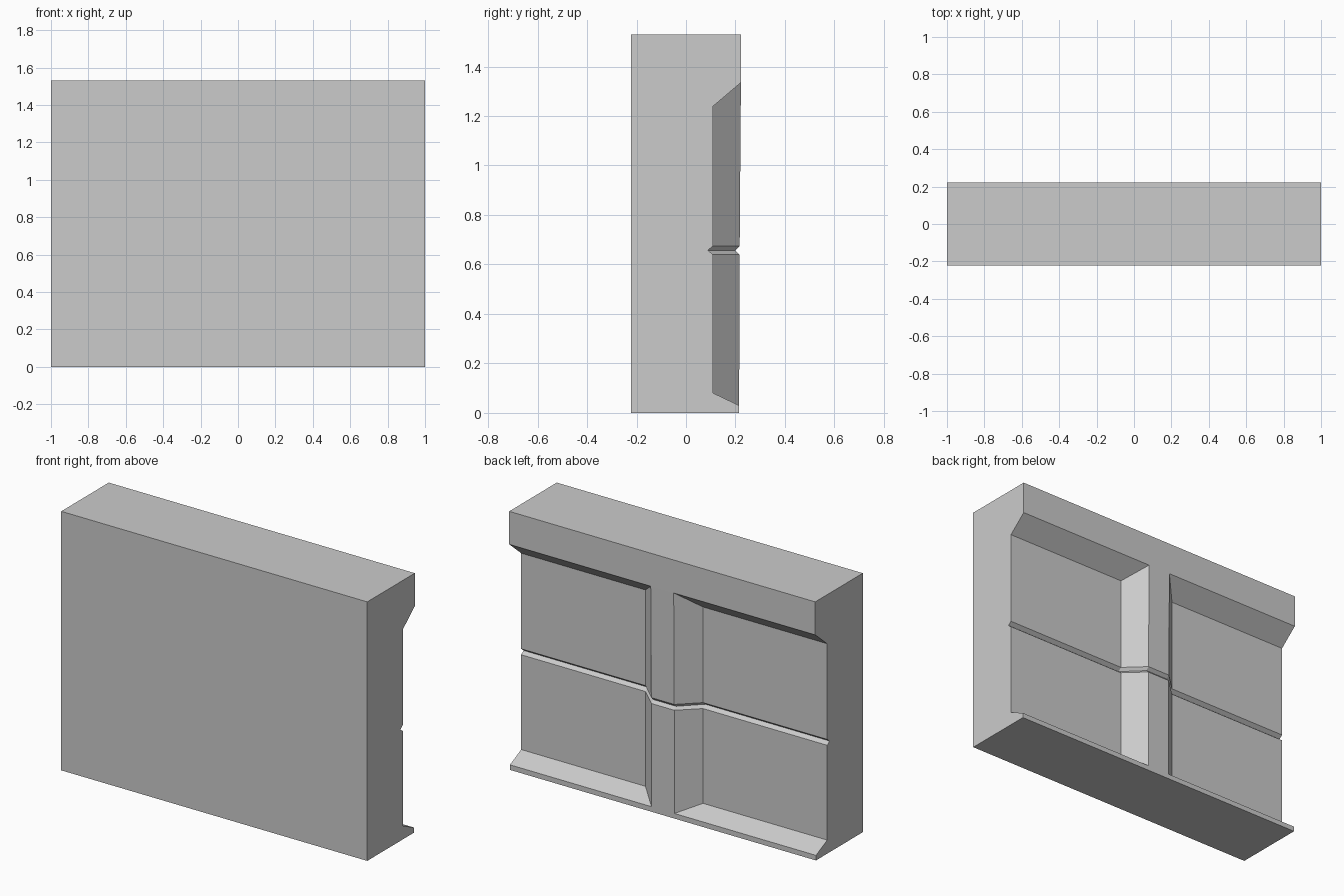
import bpy, bmesh

if "Cube" in bpy.data.objects:
    bpy.data.objects.remove(bpy.data.objects["Cube"])

# Vertical cross-sections (y, z), running top to bottom along the back, then up the front
PANEL = [(.222, 1.53), (.222, 1.335), (.11, 1.24), (.11, .675), (.088, .657),
         (.11, .64), (.11, .08), (.215, .03), (.215, 0), (-.222, 0), (-.222, 1.53)]
POST = [(.222, 1.53), (.222, 1.335), (.222, 1.335), (.217, .675), (.199, .657),
        (.216, .64), (.215, .03), (.215, .03), (.215, 0), (-.222, 0), (-.222, 1.53)]
SECTIONS = [(-1, PANEL), (-.188, PANEL), (-.075, POST),
            (.075, POST), (.188, PANEL), (1, PANEL)]

# Wall block: loft the sections across x, so recesses, post and groove share one skin
bm = bmesh.new()
rings = [[bm.verts.new((x, y, z)) for y, z in profile] for x, profile in SECTIONS]
n = len(PANEL)
for a, b in zip(rings, rings[1:]):
    for i in range(n):
        j = (i + 1) % n
        bm.faces.new((a[i], a[j], b[j], b[i]))
bm.faces.new(rings[0])
bm.faces.new(rings[-1])

# Merge the mitred corners, then tidy normals
bmesh.ops.remove_doubles(bm, verts=bm.verts, dist=1e-4)
bmesh.ops.recalc_face_normals(bm, faces=bm.faces)
mesh = bpy.data.meshes.new("wall_block")
bm.to_mesh(mesh)
bm.free()
bpy.context.collection.objects.link(bpy.data.objects.new("wall_block", mesh))
